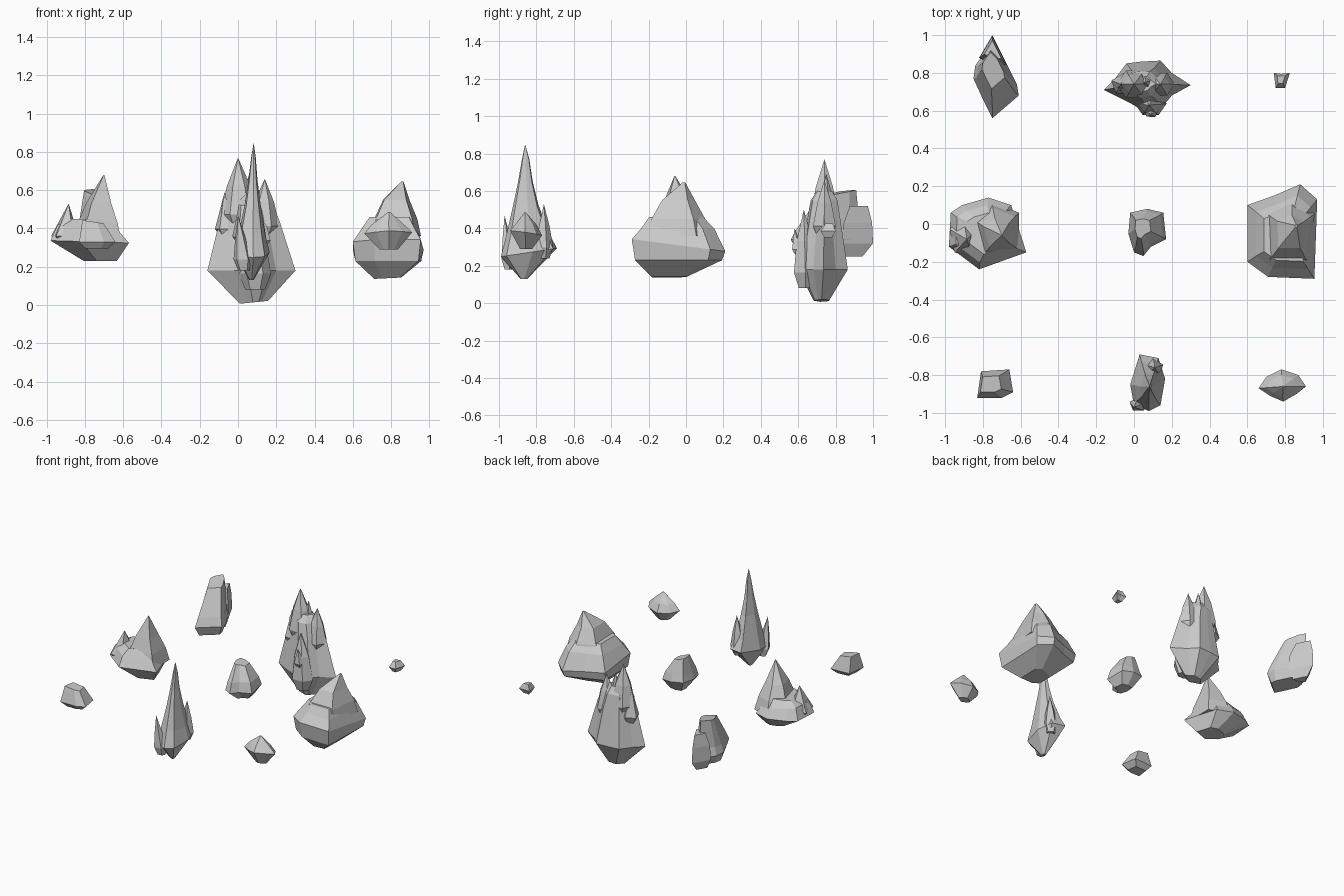
import bpy, math


def rock(name, outline, levels):
    """Loft a plan outline through levels (z, scale, pivot x, pivot y, tilt x, tilt y)."""
    n, verts, faces = len(outline), [], []
    for z, s, px, py, *tilt in levels:
        tx, ty = tilt or (0, 0)
        for x, y in outline:
            dx, dy = s * (x - px), s * (y - py)
            verts.append((px + dx, py + dy, z + tx * dx + ty * dy))
    for k in range(len(levels) - 1):
        for i in range(n):
            j = (i + 1) % n
            faces.append((k * n + i, k * n + j, k * n + n + j, k * n + n + i))
    faces += [tuple(reversed(range(n))), tuple(range(len(verts) - n, len(verts)))]
    mesh = bpy.data.meshes.new(name)
    mesh.from_pydata(verts, [], faces)
    mesh.update()
    obj = bpy.data.objects.new(name, mesh)
    bpy.context.collection.objects.link(obj)
    return obj


def shard(name, base, tip, rx, ry, n=5, rot=0.3, mid=0.5):
    """Pointed crystal from base to tip, with a waist halfway up."""
    verts, faces = [], []
    for t, s in ((0, 0.6), (0.2, 1), (0.6, mid)):
        c = [a + (b - a) * t for a, b in zip(base, tip)]
        for i in range(n):
            a = rot + 2 * math.pi * i / n
            verts.append((c[0] + rx * s * math.cos(a), c[1] + ry * s * math.sin(a), c[2]))
    verts.append(tip)
    for i in range(n):
        j = (i + 1) % n
        faces += [(k + i, k + j, k + n + j, k + n + i) for k in (0, n)]
        faces.append((2 * n + i, 2 * n + j, 3 * n))
    faces.append(tuple(reversed(range(n))))
    mesh = bpy.data.meshes.new(name)
    mesh.from_pydata(verts, [], faces)
    obj = bpy.data.objects.new(name, mesh)
    bpy.context.collection.objects.link(obj)


# back row: leaning slab, big crystal cluster, pebble
rock("slab_rock", [(-.75, .56), (-.61, .68), (-.62, .74), (-.69, .88), (-.76, .95), (-.84, .84), (-.85, .77), (-.80, .66)],
     [(.27, .75, -.72, .72), (.34, 1, -.73, .74), (.40, .86, -.74, .80), (.60, .50, -.76, .87, -.1, .15)])
rock("slab_rear_rock", [(-.76, .84), (-.67, .84), (-.70, .90), (-.75, 1.0), (-.82, .88)],
     [(.25, .6, -.74, .86), (.32, 1, -.75, .9), (.43, .95, -.75, .9), (.52, .6, -.75, .93)])

rock("cluster_rock", [(-.16, .71), (-.02, .64), (.05, .60), (.15, .62), (.20, .68), (.30, .735),
                      (.20, .80), (.14, .865), (.04, .86), (-.04, .85), (-.10, .77)],
     [(.015, .32, .09, .72, .1, 0), (.18, 1, .07, .73), (.44, .68, .04, .745), (.55, .54, .02, .745), (.60, .30, .04, .745)])
shard("cluster_main_peak", (.01, .74, .40), (0, .74, .77), .10, .085, 6, 0, .62)
shard("cluster_mid_peak", (.06, .75, .40), (.06, .75, .69), .07, .07)
shard("cluster_right_peak", (.13, .74, .35), (.14, .74, .66), .085, .07, 6, 0, .62)
shard("cluster_left_peak", (-.05, .74, .35), (-.07, .74, .59), .07, .06)
shard("cluster_front_shard", (.09, .64, .08), (.08, .63, .50), .085, .07, 6, 0, .7)
shard("cluster_front_tip", (.09, .60, .26), (.09, .58, .40), .04, .035)

rock("pebble", [(.75, .72), (.80, .72), (.825, .80), (.78, .795), (.74, .80)],
     [(.35, .5, .78, .76), (.385, 1, .78, .76), (.425, .5, .775, .77)])

# middle row: twin peak rock, small boulder, large boulder
rock("twin_peak_rock", [(-.82, -.24), (-.57, -.15), (-.65, .10), (-.77, .14), (-.91, .10), (-.97, .06), (-.98, -.12)],
     [(.23, .42, -.68, -.05), (.33, 1, -.75, -.05, -.03, 0), (.40, .80, -.80, -.06, -.12, 0), (.45, .58, -.76, -.05)])
rock("twin_main_peak", [(-.80, -.17), (-.62, -.13), (-.62, .05), (-.75, .10), (-.85, .02)],
     [(.33, 1.1, -.73, -.05), (.43, .9, -.72, -.05), (.53, .58, -.72, -.06), (.68, .02, -.70, -.06)])
shard("twin_side_peak", (-.91, -.06, .32), (-.885, -.08, .53), .075, .11, 5, .3, .5)

rock("small_boulder", [(.05, -.17), (.09, -.12), (.17, -.08), (.155, .06), (.07, .08), (-.02, .06), (-.03, -.05), (0, -.15)],
     [(.28, .5, .08, -.03), (.35, 1, .07, -.04, -.1, .1), (.41, .85, .05, -.02), (.52, .42, .03, -.01, -.25, 0)])

rock("large_boulder", [(.71, -.28), (.955, -.29), (.97, .13), (.88, .21), (.74, .15), (.60, .10), (.60, -.20)],
     [(.14, .38, .78, -.12, .05, 0), (.23, .93, .79, -.04), (.31, 1, .79, -.04, 0, -.13), (.40, .78, .81, -.06), (.46, .58, .81, -.07)])
rock("large_boulder_peak", [(.71, -.20), (.92, -.20), (.95, .05), (.84, .12), (.70, .06)],
     [(.36, 1.05, .82, -.05), (.45, .9, .82, -.05), (.55, .55, .83, -.04), (.645, .05, .86, -.01)])

# front row: small stone, tall spire, faceted stone
rock("small_stone", [(-.83, -.92), (-.70, -.92), (-.64, -.89), (-.66, -.77), (-.81, -.78)],
     [(.295, .6, -.74, -.85), (.33, 1, -.74, -.85), (.44, .58, -.79, -.85, -.15, 0)])

rock("spire_rock", [(.0, -.96), (.08, -.99), (.14, -.96), (.165, -.82), (.13, -.71), (.03, -.69), (-.02, -.85)],
     [(.13, .12, .07, -.87), (.27, 1, .07, -.85, 0, .15), (.37, .76, .07, -.86), (.52, .46, .08, -.87), (.65, .26, .08, -.865),
      (.77, .13, .082, -.86), (.845, .01, .082, -.86)])
shard("spire_rear_shard", (.10, -.76, .24), (.11, -.76, .53), .055, .05, 5, .3, .6)
shard("spire_front_shard", (.03, -.95, .18), (.0, -.97, .47), .05, .04, 5, .3, .55)

rock("faceted_stone", [(.66, -.87), (.72, -.91), (.79, -.94), (.86, -.90), (.91, -.86), (.87, -.80), (.78, -.77), (.70, -.81)],
     [(.29, .38, .79, -.855), (.375, 1, .78, -.855, .03, -.15), (.42, .68, .78, -.86), (.485, .05, .79, -.86)])
